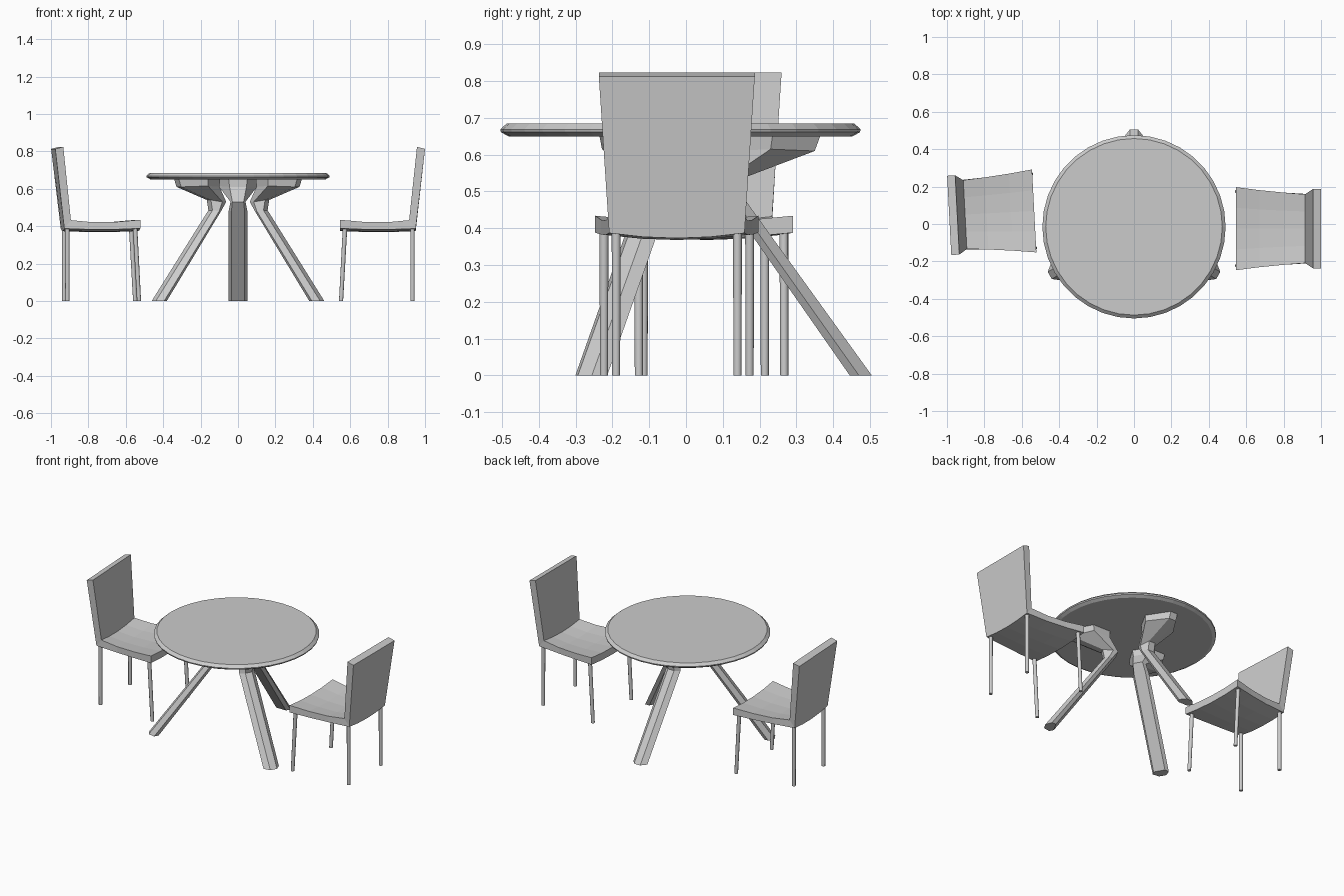
import bpy
import bmesh
from math import radians, sin, cos, pi
from mathutils import Matrix, Vector

cube = bpy.data.objects.get("Cube")
if cube:
    bpy.data.objects.remove(cube, do_unlink=True)

# Single material
grey = bpy.data.materials.new("light_grey")
grey.use_nodes = True
COLOUR = (0.6, 0.6, 0.6, 1)
grey.diffuse_color = COLOUR
grey.node_tree.nodes["Principled BSDF"].inputs["Base Color"].default_value = COLOUR


def loft(name, rings, matrix=Matrix(), smooth_sides=False):
    """Skin a list of closed rings and cap both ends."""
    bm = bmesh.new()
    loops = [[bm.verts.new(matrix @ Vector(p)) for p in ring] for ring in rings]
    n = len(rings[0])
    for a, b in zip(loops, loops[1:]):
        for i in range(n):
            j = (i + 1) % n
            face = bm.faces.new((a[i], a[j], b[j], b[i]))
            face.smooth = smooth_sides
    bm.faces.new(loops[0][::-1])
    bm.faces.new(loops[-1])
    bmesh.ops.recalc_face_normals(bm, faces=bm.faces)
    mesh = bpy.data.meshes.new(name)
    bm.to_mesh(mesh)
    bm.free()
    mesh.materials.append(grey)
    obj = bpy.data.objects.new(name, mesh)
    bpy.context.collection.objects.link(obj)
    return obj


def circle(x, y, z, r, sides):
    return [(x + r * cos(2 * pi * i / sides), y + r * sin(2 * pi * i / sides), z)
            for i in range(sides)]


# Round table top with a bevelled rim
CENTRE = Vector((0, -0.015, 0))
rim = [(0.468, 0.65), (0.488, 0.661), (0.49, 0.669), (0.472, 0.685)]
loft("table_top", [circle(0, CENTRE.y, z, r, 36) for r, z in rim])

# Table legs: each station is (radius, height, half width) for inner, middle, outer
stations = [
    [(0.46, 0, 0.035), (0.485, 0, 0.05), (0.52, 0, 0.022)],
    [(0.125, 0.48, 0.035), (0.145, 0.48, 0.05), (0.17, 0.485, 0.022)],
    [(0.09, 0.53, 0.03), (0.12, 0.53, 0.04), (0.18, 0.54, 0.022)],
    [(0.14, 0.61, 0.045), (0.245, 0.615, 0.105), (0.365, 0.61, 0.025)],
    [(0.14, 0.651, 0.05), (0.25, 0.651, 0.11), (0.38, 0.651, 0.025)],
]
leg_rings = [[(r, w, z) for r, z, w in s] + [(r, -w, z) for r, z, w in reversed(s)]
             for s in stations]
for name, angle in (("back", 90), ("right", 210), ("left", 330)):
    place = Matrix.Translation(CENTRE) @ Matrix.Rotation(radians(angle), 4, "Z")
    loft("table_leg_" + name, leg_rings, place)

# Chair shell: (upper point, lower point, half width, sag), from seat front to back top
shell = [
    ((0.455, 0.434), (0.455, 0.388), 0.222, 0.014),
    ((0.33, 0.423), (0.33, 0.383), 0.206, 0.014),
    ((0.2, 0.421), (0.2, 0.382), 0.193, 0.014),
    ((0.085, 0.432), (0.05, 0.387), 0.184, 0.014),
    ((0.043, 0.824), (0, 0.813), 0.212, 0),
]
COLUMNS = (-1, -0.5, 0, 0.5, 1)


def shell_ring(upper, lower, half, sag):
    def row(point, columns):
        return [(point[0], v * half, point[1] - sag * (1 - v * v)) for v in columns]
    return row(upper, COLUMNS) + row(lower, COLUMNS[::-1])


def build_chair(name, place):
    loft(name + "_seat_and_back", [shell_ring(*s) for s in shell], place)
    # Thin round legs, the front pair splayed forward
    for part, top_x, foot_x, y in (("front", 0.428, 0.449, 0.198), ("rear", 0.067, 0.067, 0.165)):
        for side in (1, -1):
            rings = [circle(foot_x, side * y, 0, 0.011, 12),
                     circle(top_x, side * y, 0.388, 0.012, 12)]
            loft(f"{name}_{part}_leg_{'left' if side > 0 else 'right'}", rings, place, True)


build_chair("left_chair", Matrix.Translation((1, -0.025, 0)) @ Matrix.Rotation(pi, 4, "Z"))
build_chair("right_chair", Matrix.Translation((-0.988, 0.046, 0)) @ Matrix.Rotation(radians(3), 4, "Z"))
